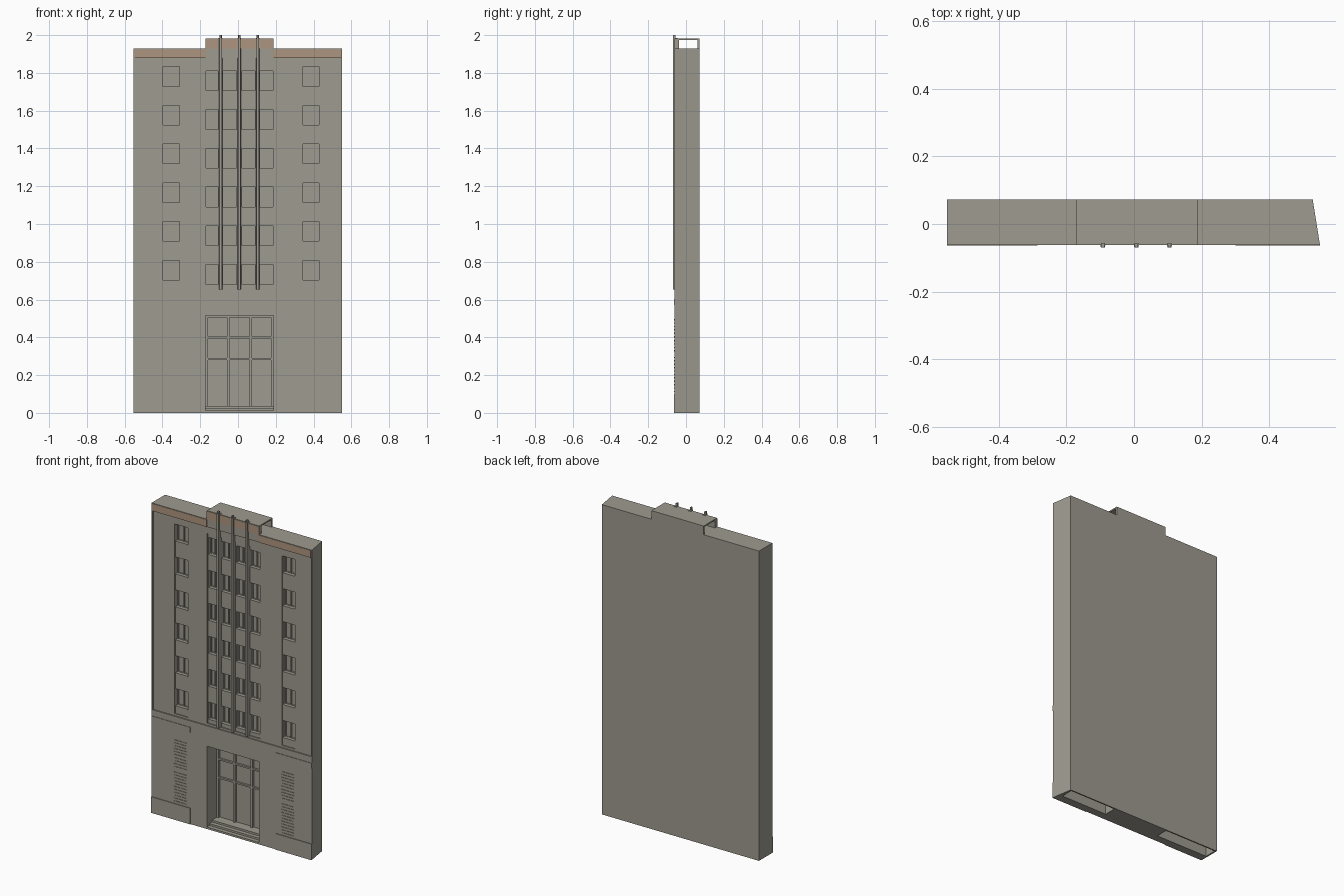
import bpy
import bmesh

old = bpy.data.objects.get("Cube")
if old:
    bpy.data.objects.remove(old, do_unlink=True)


def material(name, color):
    m = bpy.data.materials.new(name)
    m.use_nodes = True
    m.diffuse_color = color
    m.node_tree.nodes["Principled BSDF"].inputs["Base Color"].default_value = color
    return m


stone = material("warm grey stone", (0.345, 0.325, 0.278, 1))
tan = material("tan cornice", (0.42, 0.30, 0.21, 1))


def finish(name, bm, mat):
    bmesh.ops.recalc_face_normals(bm, faces=bm.faces)
    mesh = bpy.data.meshes.new(name)
    bm.to_mesh(mesh)
    bm.free()
    mesh.materials.append(mat)
    obj = bpy.data.objects.new(name, mesh)
    bpy.context.collection.objects.link(obj)
    return obj


def prism(bm, profile, z0, z1):
    """Extrude an xy outline between two heights."""
    face = bm.faces.new([bm.verts.new((x, y, z0)) for x, y in profile])
    top = bmesh.ops.extrude_face_region(bm, geom=[face])["geom"]
    for v in top:
        if isinstance(v, bmesh.types.BMVert):
            v.co.z = z1


def boxes(name, items, mat=stone):
    """One object from (x0, x1, y0, y1, z0, z1) blocks."""
    bm = bmesh.new()
    for x0, x1, y0, y1, z0, z1 in items:
        prism(bm, [(x0, y0), (x1, y0), (x1, y1), (x0, y1)], z0, z1)
    return finish(name, bm, mat)


# Main dimensions
LEFT, RIGHT, FRONT, BACK = -0.553, 0.55, -0.06, 0.072
ROOF, CAP = 1.928, 1.982
MID0, MID1 = -0.172, 0.188
FIELD, STRIP, PANE = -0.053, -0.047, -0.022

# Window positions
side_cols = [(-0.396, -0.311), (0.343, 0.428)]
mid_cols = [(-0.17, -0.106), (-0.08, -0.008), (0.021, 0.09), (0.116, 0.185)]
windows = []
for row in range(6):
    lift = row * 0.205
    windows += [(a, b, 0.70 + lift, 0.808 + lift) for a, b in side_cols]
    windows += [(a, b, 0.677 + lift, 0.785 + lift) for a, b in mid_cols]

# Wall slab with one splayed end
bm = bmesh.new()
prism(bm, [(LEFT, FRONT), (RIGHT, FRONT), (0.529, BACK), (LEFT, BACK)], 0, ROOF)
slab = finish("wall_slab", bm, stone)

# Cutters: upper field, window strips, windows, doorway, hollow inside
out = -0.2
cuts = [
    [(LEFT + 0.008, RIGHT - 0.006, out, FIELD, 0.642, 1.88)],
    [(a - 0.003, b + 0.003, out, STRIP, 0.655, 1.835)
     for a, b in side_cols + [(MID0, MID1)]],
    [(a, b, out, PANE, c, d) for a, b, c, d in windows],
    [(MID0, MID1, out, 0.05, -0.1, 0.515)],
    [(LEFT + 0.01, MID0 - 0.012, -0.012, 0.064, -0.1, 1.9),
     (MID1 + 0.012, 0.518, -0.012, 0.064, -0.1, 1.9)],
]
cutters = []
for i, group in enumerate(cuts):
    cutter = boxes("cutter_%d" % i, group)
    cutter.hide_render = True
    mod = slab.modifiers.new("cut", "BOOLEAN")
    mod.operation = "DIFFERENCE"
    mod.solver = "EXACT"
    mod.object = cutter
    cutters.append(cutter)
bpy.context.view_layer.update()
graph = bpy.context.evaluated_depsgraph_get()
carved = bpy.data.meshes.new_from_object(slab.evaluated_get(graph))
slab.modifiers.clear()
slab.data = carved
for cutter in cutters:
    bpy.data.objects.remove(cutter, do_unlink=True)

# Window frames: border, centre mullion and sill
bars = []
t = 0.006
for a, b, c, d in windows:
    m = (a + b) / 2
    y0, y1 = PANE - 0.007, PANE + 0.001
    bars += [(a, a + t, y0, y1, c, d), (b - t, b, y0, y1, c, d),
             (m - t / 2, m + t / 2, y0, y1, c + t, d - t),
             (a + t, b - t, y0, y1, c, c + t), (a + t, b - t, y0, y1, d - t, d),
             (a, b, -0.05, PANE, c, c + 0.004)]
boxes("window_frames", bars)

# Raised centre block, open at both ends
boxes("centre_block", [
    (MID0, MID1, FRONT, -0.038, ROOF, CAP),
    (MID0, MID1, 0.062, BACK, ROOF, CAP),
    (MID0, MID1, -0.038, 0.062, CAP - 0.008, CAP)])

# Painted cornice bands
boxes("cornice_bands", [
    (LEFT + 0.008, MID0, FRONT - 0.002, FRONT, 1.88, ROOF - 0.003),
    (MID1, RIGHT - 0.006, FRONT - 0.002, FRONT, 1.88, ROOF - 0.003),
    (MID0, MID1, FRONT - 0.002, FRONT, ROOF, CAP - 0.003)], tan)

# Tapered vertical fins with narrowed tips
bm = bmesh.new()
for x in (-0.092, 0.007, 0.105):
    prism(bm, [(x - 0.006, -0.07), (x + 0.006, -0.07),
               (x + 0.01, -0.045), (x - 0.01, -0.045)], 0.652, 1.985)
    prism(bm, [(x - 0.004, -0.07), (x + 0.004, -0.07),
               (x + 0.006, -0.056), (x - 0.006, -0.056)], 1.985, 2.0)
finish("vertical_fins", bm, stone)

# Doorway steps
boxes("door_steps", [(MID0, MID1, FRONT + 0.025 * i, 0.05, 0.012 * i, 0.012 * (i + 1))
                     for i in range(3)])

# Glazed door screen: posts and transoms
grid = []
third = (MID1 - MID0) / 3
for i in range(4):
    x = min(max(MID0 + third * i, MID0 + 0.006), MID1 - 0.006)
    grid.append((x - 0.006, x + 0.006, 0.036, 0.05, 0.036, 0.515))
grid += [(MID0, MID1, 0.038, 0.05, z, z + 0.01) for z in (0.28, 0.395, 0.505)]
boxes("door_screen", grid)

# Plinths and ledges at both ends
trim = []
for x0, x1 in ((LEFT, -0.285), (0.3, RIGHT)):
    trim += [(x0, x1, -0.064, FRONT, 0, 0.1), (x0, x1, -0.063, FRONT, 0.57, 0.603)]
boxes("plinths_and_ledges", trim)

# Lower side grilles
grille = []
for a, b in side_cols:
    for z0, n in ((0.11, 11), (0.325, 4), (0.40, 6)):
        grille += [(a, b, -0.063, FRONT, z0 + 0.018 * i, z0 + 0.018 * i + 0.007)
                   for i in range(n)]
boxes("lower_grilles", grille)
